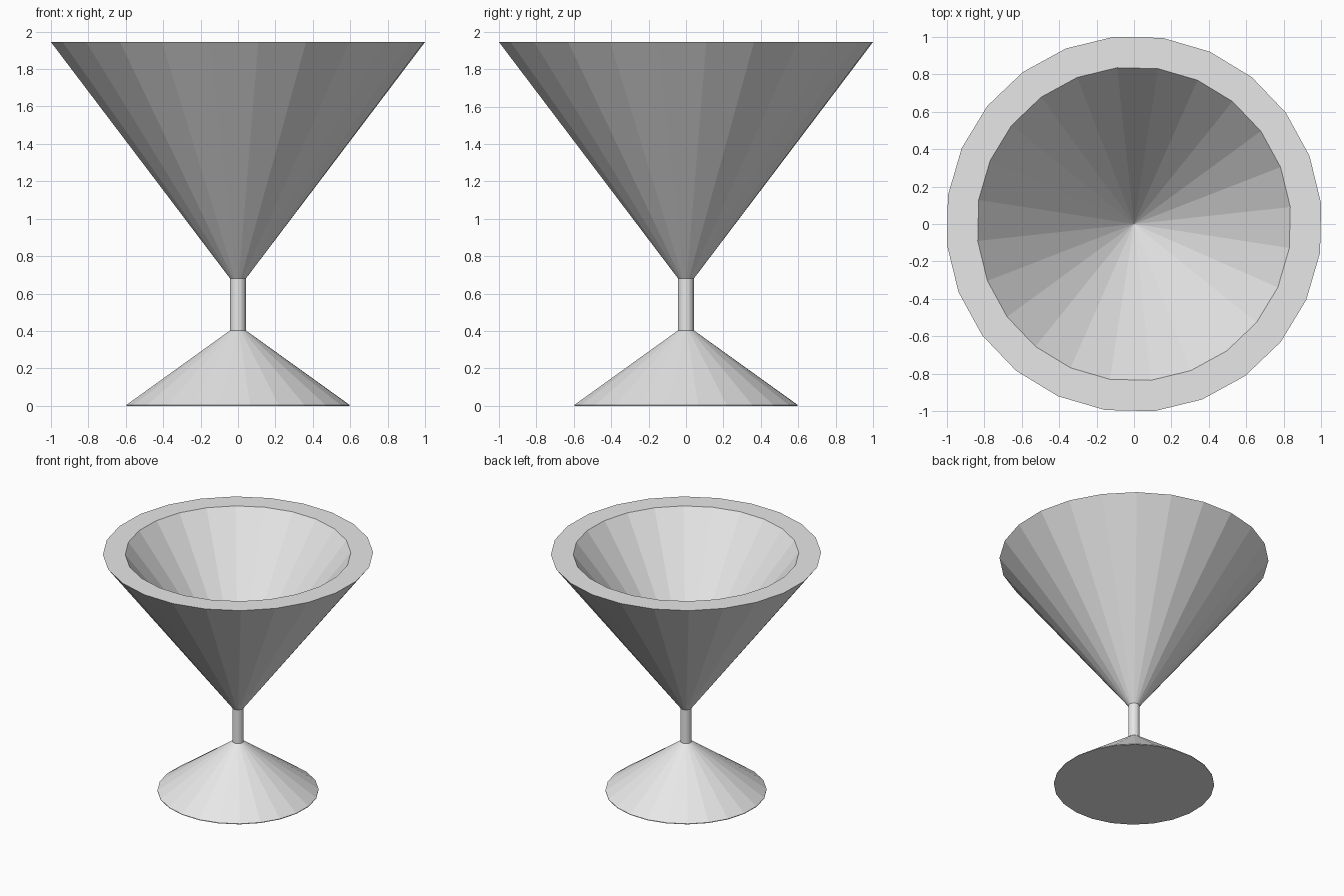
import bpy
import math

cube = bpy.data.objects.get("Cube")
if cube:
    bpy.data.objects.remove(cube, do_unlink=True)

SIDES = 24
TURN = math.radians(6.2)

grey = bpy.data.materials.new("light grey")
grey.use_nodes = True
grey.diffuse_color = (0.8, 0.8, 0.8, 1)
grey.node_tree.nodes["Principled BSDF"].inputs["Base Color"].default_value = (0.8, 0.8, 0.8, 1)


def lathe(name, profile):
    """Spin (radius, height) points about z; zero radius gives one pole vertex."""
    verts, rings, faces = [], [], []
    for r, z in profile:
        count = SIDES if r else 1
        rings.append([len(verts) + i for i in range(count)])
        for i in range(count):
            a = TURN + math.tau * i / SIDES
            verts.append((r * math.cos(a), r * math.sin(a), z))
    for low, high in zip(rings, rings[1:]):
        for i in range(SIDES):
            j = (i + 1) % SIDES
            if len(low) == 1:
                faces.append((low[0], high[j], high[i]))
            elif len(high) == 1:
                faces.append((low[i], low[j], high[0]))
            else:
                faces.append((low[i], low[j], high[j], high[i]))
    mesh = bpy.data.meshes.new(name)
    mesh.from_pydata(verts, [], faces)
    mesh.materials.append(grey)
    obj = bpy.data.objects.new(name, mesh)
    bpy.context.collection.objects.link(obj)
    return obj


# Conical foot
lathe("foot", [(0, 0), (0.6, 0), (0.6, 0.005), (0.04, 0.405), (0, 0.405)])

# Short stem
lathe("stem", [(0, 0.4), (0.042, 0.4), (0.042, 0.685), (0, 0.685)])

# Thick-walled conical bowl with a flat rim
lathe("bowl", [(0, 0.68), (0.042, 0.68), (1.006, 1.945), (0.84, 1.945), (0, 0.85)])
